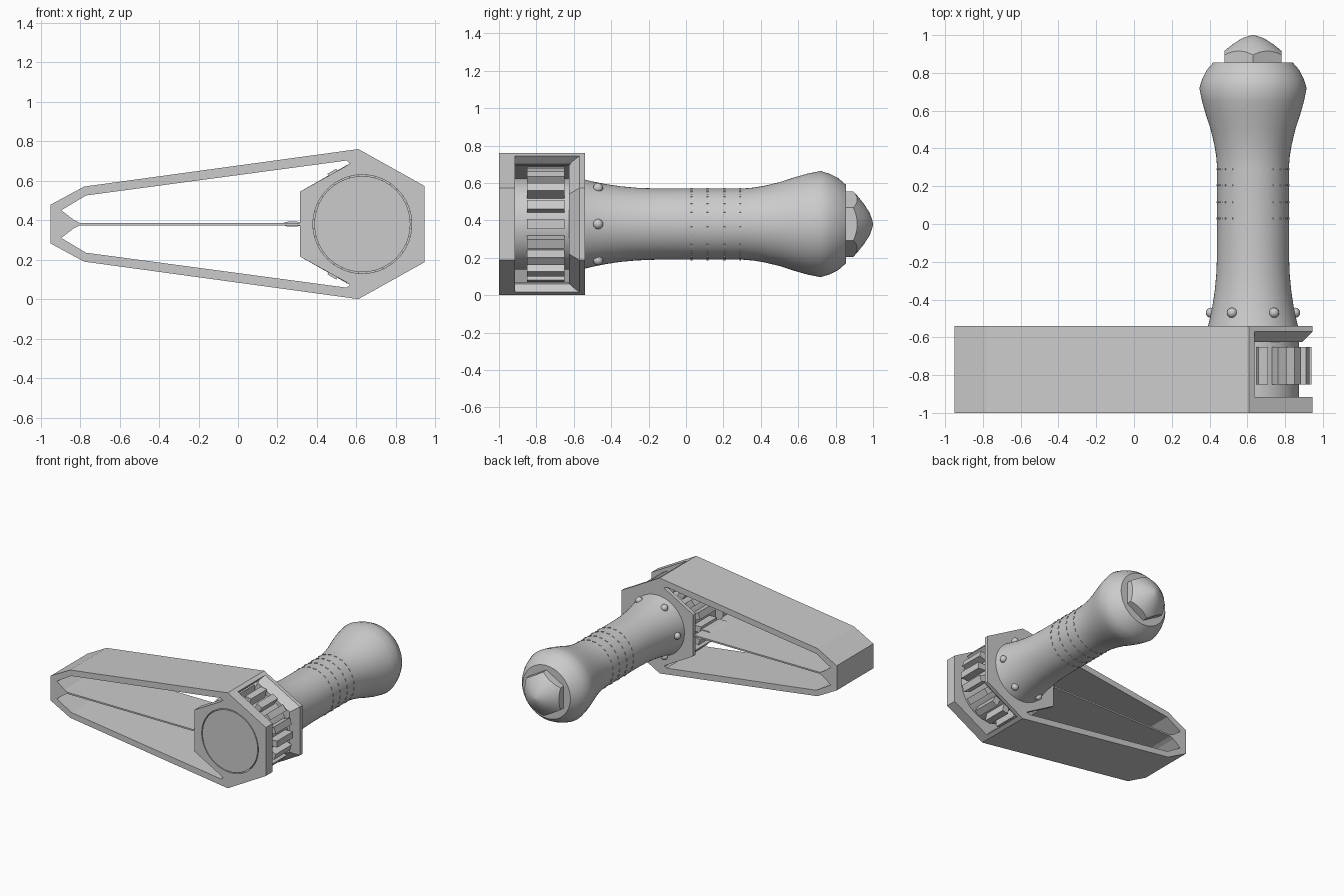
import bpy, bmesh, math
from mathutils import Matrix, Vector

if "Cube" in bpy.data.objects:
    bpy.data.objects.remove(bpy.data.objects["Cube"], do_unlink=True)

grey = bpy.data.materials.new("plain grey")
grey.use_nodes = True
grey.diffuse_color = (0.6, 0.6, 0.6, 1)
grey.node_tree.nodes["Principled BSDF"].inputs["Base Color"].default_value = (0.6, 0.6, 0.6, 1)

CX, CZ = 0.63, 0.38          # handle axis
FRONT, BACK = -1.0, -0.54    # depth of the frame


def finish(name, bm, smooth=False):
    bmesh.ops.recalc_face_normals(bm, faces=bm.faces)
    mesh = bpy.data.meshes.new(name)
    bm.to_mesh(mesh)
    bm.free()
    mesh.materials.append(grey)
    ob = bpy.data.objects.new(name, mesh)
    bpy.context.collection.objects.link(ob)
    bpy.ops.object.select_all(action="DESELECT")
    ob.select_set(True)
    bpy.context.view_layer.objects.active = ob
    if smooth:
        bpy.ops.object.shade_smooth_by_angle(angle=math.radians(30))
    return ob


def loft(name, sections, smooth=False):
    """Skin a list of (xz outline, y) sections and cap both ends."""
    bm = bmesh.new()
    rings = [[bm.verts.new((x, y, z)) for x, z in pts] for pts, y in sections]
    for a, b in zip(rings, rings[1:]):
        for i in range(len(a)):
            j = (i + 1) % len(a)
            bm.faces.new((a[i], a[j], b[j], b[i]))
    bm.faces.new(rings[0])
    bm.faces.new(rings[-1])
    return finish(name, bm, smooth)


def prism(name, pts, y0=FRONT, y1=BACK):
    return loft(name, [(pts, y0), (pts, y1)])


def circle(r, n=72, turn=0.0):
    return [(CX + r * math.cos(turn + math.tau * i / n),
             CZ + r * math.sin(turn + math.tau * i / n)) for i in range(n)]


def lathe(name, profile):
    return loft(name, [(circle(r), y) for y, r in profile], True)


def mirrored(half):
    """Complete an outline given as (x, height above the axis)."""
    return ([(x, CZ + d) for x, d in half]
            + [(x, CZ - d) for x, d in reversed(half)])


def boolean(ob, cutter, operation="DIFFERENCE"):
    mod = ob.modifiers.new("cut", "BOOLEAN")
    mod.object, mod.operation, mod.solver = cutter, operation, "EXACT"
    bpy.context.view_layer.objects.active = ob
    bpy.ops.object.modifier_apply(modifier=mod.name)
    bpy.data.objects.remove(cutter, do_unlink=True)


# Frame: tapered body, two long slots leaving a thin blade, open gear bay
frame = prism("frame", mirrored([(-0.95, 0.098), (-0.78, 0.19), (0.61, 0.38), (0.945, 0.193)]))
slot = [(-0.80, 0.006), (-0.83, 0.02), (-0.895, 0.07), (-0.77, 0.145), (0.55, 0.322),
        (0.567, 0.308), (0.545, 0.292), (0.315, 0.165), (0.315, 0.006)]
for side in (1, -1):
    boolean(frame, prism("slot_cutter", [(x, CZ + side * d) for x, d in slot], -1.1, -0.4))
bay = mirrored([(0.31, 0.18), (0.55, 0.31), (0.60, 0.32), (0.64, 0.365), (0.64, 0.5), (1.1, 0.5)])
boolean(frame, prism("bay_cutter", bay, -0.915, -0.4))
boolean(frame, loft("bore_cutter", [(circle(0.25), -1.1), (circle(0.25), -0.85)]))

# Back plate with a chamfered inner rim
plate = mirrored([(0.315, 0.165), (0.567, 0.308), (0.61, 0.38), (0.945, 0.193)])
inner = [(CX + 0.83 * (x - CX), CZ + 0.83 * (z - CZ)) for x, z in plate]
loft("back_plate", [(plate, BACK), (plate, -0.57), (inner, -0.625)])

# Thickened blade tip that meets the gear
prism("blade_tip", mirrored([(0.23, 0.006), (0.25, 0.012), (0.30, 0.012), (0.325, 0.005)]), -0.86, -0.64)

# Spindle and ratchet gear
lathe("spindle", [(FRONT, 0.243), (BACK, 0.243)])
teeth = 18
gear = []
for i in range(teeth):
    for offset, r in ((-5.5, 0.235), (-4.8, 0.31), (4.8, 0.31), (5.5, 0.235)):
        a = math.tau * i / teeth + math.radians(offset)
        gear.append((CX + r * math.cos(a), CZ + r * math.sin(a)))
prism("ratchet_gear", gear, -0.85, -0.65)

# Handle grip
lathe("handle", [(-0.56, 0.243), (-0.5, 0.228), (-0.43, 0.214), (-0.35, 0.202), (-0.26, 0.194),
                 (-0.15, 0.19), (0.3, 0.19), (0.36, 0.195), (0.42, 0.205), (0.5, 0.224),
                 (0.58, 0.25), (0.65, 0.27), (0.72, 0.284), (0.77, 0.268), (0.815, 0.245), (0.855, 0.21)])

# End nut: hexagon trimmed by a dome
nut = prism("end_nut", circle(0.175, 6, math.pi / 2), 0.84, 1.1)
boolean(nut, lathe("dome", [(0.8, 0.2), (0.87, 0.2), (0.895, 0.175), (0.917, 0.15), (0.95, 0.11),
                            (0.982, 0.06), (0.995, 0.025), (1.0, 0.003)]), "INTERSECT")
bpy.ops.object.select_all(action="DESELECT")
nut.select_set(True)
bpy.context.view_layer.objects.active = nut
bpy.ops.object.shade_smooth_by_angle(angle=math.radians(25))


def around(y, r, turn):
    """Transform that stands a part on the handle surface."""
    return (Matrix.Translation((CX, y, CZ)) @ Matrix.Rotation(turn, 4, "Y")
            @ Matrix.Translation((r, 0, 0)))


# Round rivets near the frame
bm = bmesh.new()
for i in range(6):
    bmesh.ops.create_uvsphere(bm, u_segments=16, v_segments=10, radius=0.027,
                              matrix=around(-0.47, 0.223, math.tau * i / 6))
finish("rivets", bm, True)

# Rows of small grip studs
bm = bmesh.new()
for y in (0.03, 0.115, 0.205, 0.29):
    for i in range(24):
        size = Matrix.Diagonal(Vector((0.012, 0.01, 0.022, 1)))
        bmesh.ops.create_cube(bm, size=1, matrix=around(y, 0.188, math.tau * (i + 0.5) / 24) @ size)
finish("grip_studs", bm)
